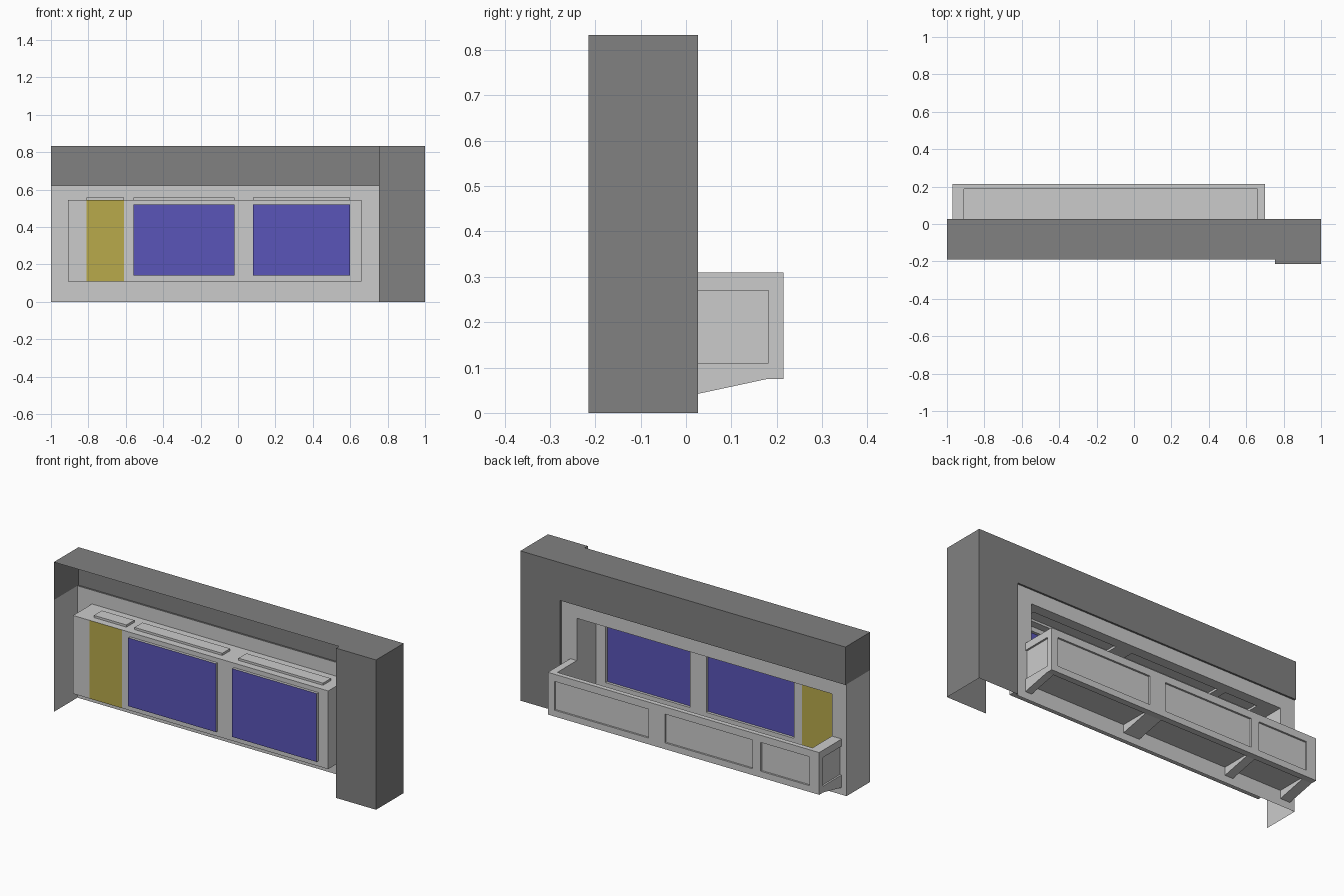
import bpy, bmesh
from mathutils import Vector

if "Cube" in bpy.data.objects:
    bpy.data.objects.remove(bpy.data.objects["Cube"])


def material(name, rgb):
    m = bpy.data.materials.new(name)
    m.diffuse_color = (*rgb, 1)
    m.use_nodes = True
    m.node_tree.nodes["Principled BSDF"].inputs["Base Color"].default_value = m.diffuse_color
    return m


DARK = material("dark_plaster", (0.22, 0.22, 0.22))
BLUE = material("blue_glass", (0.10, 0.09, 0.48))
YELLOW = material("yellow_door", (0.48, 0.40, 0.07))
AXIS = {"x": (0, 1, 2), "y": (1, 0, 2), "z": (2, 0, 1)}


def finish(name, bm, mats=(), facing=None):
    bmesh.ops.remove_doubles(bm, verts=bm.verts, dist=1e-5)
    bmesh.ops.recalc_face_normals(bm, faces=bm.faces)
    bm.normal_update()
    if facing is not None:
        total = sum((f.normal * f.calc_area() for f in bm.faces), Vector())
        if total.dot(facing) < 0:
            bmesh.ops.reverse_faces(bm, faces=bm.faces)
    me = bpy.data.meshes.new(name)
    bm.to_mesh(me)
    bm.free()
    for m in mats:
        me.materials.append(m)
    ob = bpy.data.objects.new(name, me)
    bpy.context.collection.objects.link(ob)
    return ob


def panel(name, axis, pos, u, v, side, holes=(), mats=(None,)):
    """Flat sheet across an axis; a hole is (u0, u1, v0, v1, depth, material slot).
    depth None leaves it open, otherwise it becomes a stepped recess."""
    k, iu, iv = AXIS[axis]
    bm = bmesh.new()

    def pt(a, b, d=0.0):
        p = [0, 0, 0]
        p[k], p[iu], p[iv] = pos + d, a, b
        return bm.verts.new(p)

    us = sorted({*u, *(c for h in holes for c in h[:2])})
    vs = sorted({*v, *(c for h in holes for c in h[2:4])})
    for a0, a1 in zip(us, us[1:]):
        for b0, b1 in zip(vs, vs[1:]):
            a, b = (a0 + a1) / 2, (b0 + b1) / 2
            if not any(h[0] < a < h[1] and h[2] < b < h[3] for h in holes):
                bm.faces.new([pt(a0, b0), pt(a1, b0), pt(a1, b1), pt(a0, b1)])
    for a0, a1, b0, b1, d, slot in holes:
        if d is None:
            continue
        ring = [(a0, b0), (a1, b0), (a1, b1), (a0, b1)]
        bm.faces.new([pt(*c, d) for c in ring]).material_index = slot
        if d:
            for p, q in zip(ring, ring[1:] + ring[:1]):
                bm.faces.new([pt(*p), pt(*q), pt(*q, d), pt(*p, d)])
    facing = Vector((0, 0, 0))
    facing[k] = side
    return finish(name, bm, mats, facing)


def prism(name, x0, x1, profile):
    bm = bmesh.new()
    f = bm.faces.new([bm.verts.new((x0, y, z)) for y, z in profile])
    r = bmesh.ops.extrude_face_region(bm, geom=[f])
    for g in r["geom"]:
        if isinstance(g, bmesh.types.BMVert):
            g.co.x = x1
    return finish(name, bm)


TOP, LINTEL, PIL = 0.833, 0.622, 0.755      # heights and pillar edge
FRONT, PFRONT, BACK, WALL = -0.19, -0.215, 0.027, 0.017
L, R, FLOOR, CEIL, DEEP = -0.91, 0.66, 0.11, 0.545, -0.15   # loggia recess
d = (DARK,)

# Dark outer shell: back face, roof, ends and pillar
panel("shell_back", "y", BACK, (-1, 1), (0, TOP), 1, [(-1, PIL, 0, LINTEL, None, 0)], d)
panel("shell_roof", "z", TOP, (-1, 1), (PFRONT, BACK), 1, [(-1, PIL, PFRONT, FRONT, None, 0)], d)
panel("shell_left_end", "x", -1, (FRONT, BACK), (LINTEL, TOP), -1, (), d)
panel("pillar_side", "x", 1, (PFRONT, BACK), (0, TOP), 1, (), d)
panel("pillar_front", "y", PFRONT, (PIL, 1), (0, TOP), -1, (), d)
panel("lintel_lip", "z", LINTEL, (-1, PIL), (WALL, BACK), -1, (), d)
panel("pillar_lip", "x", PIL, (WALL, BACK), (0, LINTEL), -1, (), d)

# Light facade with the loggia opening
panel("facade", "y", WALL, (-1, PIL), (0, LINTEL), 1, [(L, R, FLOOR, CEIL, None, 0)])
panel("facade_left_end", "x", -1, (FRONT, WALL), (0, LINTEL), -1)

# Loggia recess: ceiling with raised coffers, sides, window wall
bays = [(-0.81, -0.61), (-0.56, -0.02), (0.08, 0.60)]
panel("loggia_ceiling", "z", CEIL, (L, R), (DEEP, WALL), -1,
      [(a, b, -0.11, -0.04, 0.012, 0) for a, b in bays])
panel("loggia_left_side", "x", L, (DEEP, WALL), (FLOOR, CEIL), 1)
panel("loggia_right_side", "x", R, (DEEP, WALL), (FLOOR, CEIL), -1)
panel("window_wall", "y", DEEP, (L, R), (FLOOR, CEIL), 1,
      [(*bays[0], FLOOR, CEIL, 0, 2)] +
      [(a, b, 0.14, 0.52, -0.015, 1) for a, b in bays[1:]], (None, BLUE, YELLOW))

# Balcony: floor, parapet with inset panels, rim, inner faces, underside
BL, BR, BY, BZ, RIM, IN = -0.97, 0.70, 0.215, 0.075, 0.31, 0.188
panel("balcony_floor", "z", FLOOR, (L, R), (DEEP, IN), 1)
panel("parapet_front", "y", BY, (BL, BR), (BZ, RIM), 1,
      [(a, b, 0.11, 0.27, -0.01, 0) for a, b in ((L, -0.61), (-0.56, -0.02), (0.08, R))])
for name, x, s in (("left", BL, -1), ("right", BR, 1)):
    panel("parapet_" + name, "x", x, (WALL, BY), (BZ, RIM), s,
          [(WALL, 0.182, 0.11, 0.27, -0.01 * s, 0)])
panel("parapet_rim", "z", RIM, (BL, BR), (WALL, BY), 1, [(L, R, WALL, IN, None, 0)])
panel("parapet_inner_front", "y", IN, (L, R), (FLOOR, RIM), -1)
panel("parapet_inner_left", "x", L, (WALL, IN), (FLOOR, RIM), 1)
panel("parapet_inner_right", "x", R, (WALL, IN), (FLOOR, RIM), -1)
panel("balcony_underside", "z", BZ, (BL, BR), (WALL, BY), -1,
      [(a, b, WALL, 0.18, 0.01, 0) for a, b in ((L, -0.61), (-0.56, -0.02), (0.08, R))])

# Wedge brackets under the balcony
for i, (a, b) in enumerate(((BL, L), (-0.61, -0.56), (-0.02, 0.08), (R, BR))):
    prism(f"bracket_{i + 1}", a, b, [(0.18, BZ), (WALL, BZ), (WALL, 0.04)])
